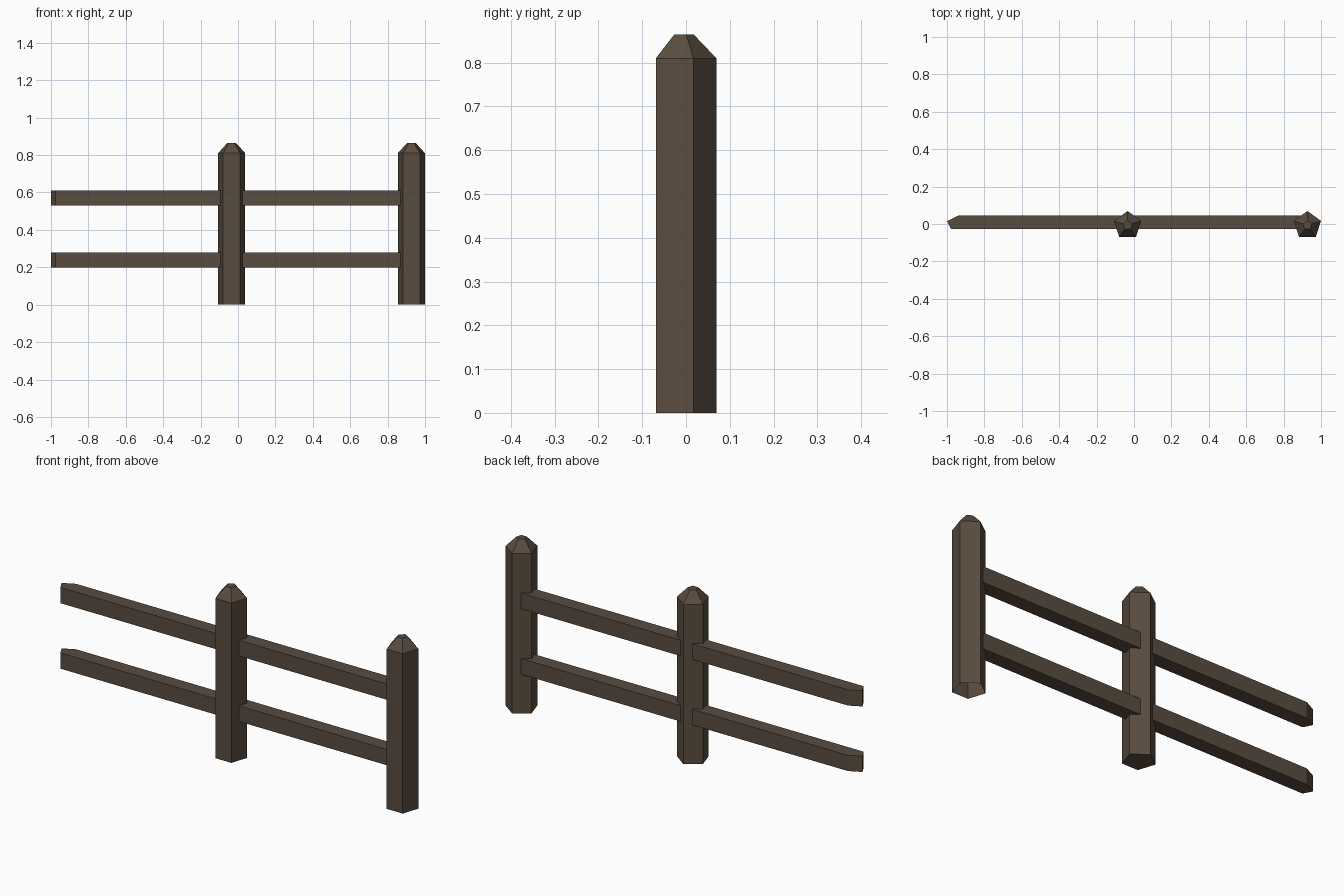
import bpy, bmesh, math

if "Cube" in bpy.data.objects:
    bpy.data.objects.remove(bpy.data.objects["Cube"])

wood = bpy.data.materials.new("dark brown wood")
wood.diffuse_color = (0.102, 0.072, 0.051, 1.0)
wood.use_nodes = True
wood.node_tree.nodes["Principled BSDF"].inputs["Base Color"].default_value = wood.diffuse_color


def finish(bm, name):
    bmesh.ops.recalc_face_normals(bm, faces=bm.faces[:])
    mesh = bpy.data.meshes.new(name)
    bm.to_mesh(mesh)
    bm.free()
    mesh.materials.append(wood)
    obj = bpy.data.objects.new(name, mesh)
    bpy.context.collection.objects.link(obj)
    return obj


def loft(bm, rings, bottom=True):
    """Skin stacked rings of points, capping the top and optionally the bottom."""
    loops = [[bm.verts.new(p) for p in ring] for ring in rings]
    n = len(loops[0])
    for lo, hi in zip(loops, loops[1:]):
        for i in range(n):
            j = (i + 1) % n
            bm.faces.new((lo[i], lo[j], hi[j], hi[i]))
    bm.faces.new(loops[-1])
    if bottom:
        bm.faces.new(loops[0][::-1])


def pentagon(x, y, r, z):
    angles = [math.pi / 2 + i * math.tau / 5 for i in range(5)]
    return [(x + r * math.cos(a), y + r * math.sin(a), z) for a in angles]


# Five-sided posts with chamfered tops; the end post is open underneath
for name, x, closed in (("middle_post", -0.034, True), ("end_post", 0.927, False)):
    bm = bmesh.new()
    loft(bm, [pentagon(x, -0.007, r, z)
              for r, z in ((0.0765, 0.0), (0.0765, 0.81), (0.025, 0.864))], closed)
    finish(bm, name)

# Rails with a pointed free end, running through the middle post
outline = [(-0.94, 0.045), (-1.0, 0.015), (-0.977, -0.028),
           (0.91, -0.028), (0.91, 0.045)]
for name, z in (("lower_rail", 0.198), ("upper_rail", 0.53)):
    bm = bmesh.new()
    loft(bm, [[(x, y, h) for x, y in outline] for h in (z, z + 0.08)])
    finish(bm, name)
